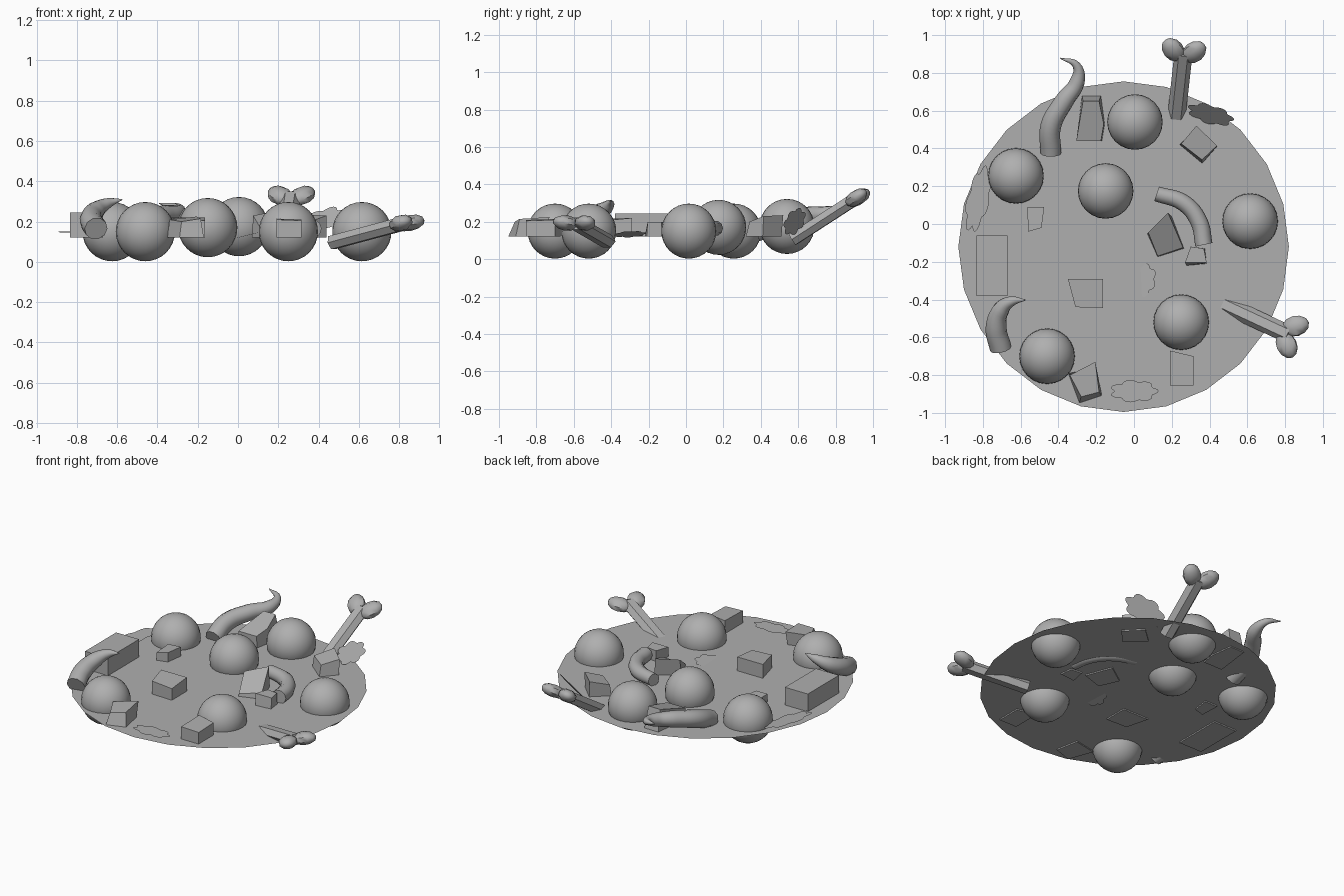
import bpy, bmesh, math
from mathutils import Vector, Matrix

if "Cube" in bpy.data.objects:
    bpy.data.objects.remove(bpy.data.objects["Cube"])

Z = 0.13  # level of the broth surface
grey = bpy.data.materials.new("mid_grey")
grey.diffuse_color = (0.43, 0.43, 0.43, 1)
grey.use_nodes = True
grey.node_tree.nodes["Principled BSDF"].inputs["Base Color"].default_value = grey.diffuse_color


def finish(name, bm, smooth=False):
    bmesh.ops.recalc_face_normals(bm, faces=bm.faces)
    me = bpy.data.meshes.new(name)
    bm.to_mesh(me)
    bm.free()
    me.materials.append(grey)
    ob = bpy.data.objects.new(name, me)
    bpy.context.collection.objects.link(ob)
    if smooth:
        for p in me.polygons:
            p.use_smooth = True
    return ob


def smooth_by_angle(ob, degrees):
    bpy.ops.object.select_all(action='DESELECT')
    ob.select_set(True)
    bpy.context.view_layer.objects.active = ob
    if ob.type == 'CURVE':
        bpy.ops.object.convert(target='MESH')
    bpy.ops.object.shade_smooth_by_angle(angle=math.radians(degrees))


# Broth surface
bm = bmesh.new()
bmesh.ops.create_circle(bm, cap_ends=True, segments=24, radius=0.875,
                        matrix=Matrix.Translation((-0.055, -0.12, Z)))
disc = finish("broth_surface", bm)
if disc.data.polygons[0].normal.z < 0:
    disc.data.flip_normals()

# Meatballs
for i, p in enumerate([(0.005, 0.54, 0.175), (-0.625, 0.255, 0.15), (-0.15, 0.175, 0.17),
                       (0.615, 0.015, 0.15), (0.25, -0.52, 0.15), (-0.46, -0.70, 0.15)]):
    bm = bmesh.new()
    bmesh.ops.create_uvsphere(bm, u_segments=24, v_segments=16, radius=0.147,
                              matrix=Matrix.Translation(p))
    finish(f"meatball_{i + 1}", bm, True)


# Bones: hexagonal shaft with two splayed, flattened knobs
def bone(name, start, end, side):
    a, b = Vector(start), Vector(end)
    d = (b - a).normalized()
    s = Vector(side)
    s = (s - d * s.dot(d)).normalized()
    frame = Matrix((s, s.cross(d), d)).transposed().to_4x4()
    bm = bmesh.new()
    bmesh.ops.create_cone(bm, cap_ends=True, segments=6, radius1=0.048, radius2=0.048,
                          depth=(b - a).length,
                          matrix=Matrix.Translation((a + b) / 2) @ frame
                          @ Matrix.Diagonal((1, 0.8, 1, 1)) @ Matrix.Rotation(math.pi / 6, 4, 'Z'))
    for k in (-1, 1):
        bmesh.ops.create_uvsphere(bm, u_segments=8, v_segments=6, radius=0.06,
                                  matrix=Matrix.Translation(b + s * 0.055 * k + d * 0.013) @ frame
                                  @ Matrix.Rotation(k * 0.7, 4, 'Y') @ Matrix.Diagonal((0.95, 0.68, 1.25, 1))
                                  @ Matrix.Rotation(math.pi / 8, 4, 'Z'))
    smooth_by_angle(finish(name, bm), 50)


bone("bone_back", (0.225, 0.57, 0.105), (0.262, 0.905, 0.322), (1, -0.1, 0))
bone("bone_right", (0.465, -0.42, 0.095), (0.82, -0.585, 0.19), (0.42, 0.9, 0))


# Horn-like curved tubes
def tube(name, pts):
    cu = bpy.data.curves.new(name, 'CURVE')
    cu.dimensions = '3D'
    cu.bevel_depth = 1.0
    cu.bevel_resolution = 3
    cu.resolution_u = 6
    cu.use_fill_caps = True
    cu.materials.append(grey)
    sp = cu.splines.new('BEZIER')
    sp.bezier_points.add(len(pts) - 1)
    for bp, (x, y, z, r) in zip(sp.bezier_points, pts):
        bp.co = (x, y, z)
        bp.radius = r
        bp.handle_left_type = bp.handle_right_type = 'AUTO'
    ob = bpy.data.objects.new(name, cu)
    bpy.context.collection.objects.link(ob)
    smooth_by_angle(ob, 40)


tube("tentacle_back", [(-0.44, 0.375, 0.145, 0.055), (-0.44, 0.52, 0.20, 0.055),
                       (-0.37, 0.65, 0.23, 0.051), (-0.30, 0.755, 0.245, 0.04),
                       (-0.305, 0.84, 0.27, 0.022), (-0.39, 0.878, 0.29, 0.003)])
tube("tentacle_left", [(-0.705, -0.66, 0.165, 0.058), (-0.73, -0.55, 0.21, 0.056),
                       (-0.705, -0.455, 0.255, 0.046), (-0.65, -0.41, 0.29, 0.028),
                       (-0.575, -0.402, 0.31, 0.003)])
tube("tentacle_middle", [(0.37, -0.11, 0.165, 0.046), (0.345, 0.01, 0.165, 0.046),
                         (0.265, 0.11, 0.165, 0.045), (0.12, 0.16, 0.165, 0.04)])


# Cut chunks: a footprint below the surface and a top outline with heights
def chunk(name, base, top, heights):
    bm = bmesh.new()
    lo = [bm.verts.new((x, y, Z - 0.008)) for x, y in base]
    hi = [bm.verts.new((x, y, z)) for (x, y), z in zip(top, heights)]
    n = len(base)
    bm.faces.new(lo[::-1])
    bm.faces.new(hi)
    for i in range(n):
        j = (i + 1) % n
        bm.faces.new((lo[i], lo[j], hi[j], hi[i]))
    finish(name, bm)


box = [(-0.835, -0.38), (-0.67, -0.38), (-0.67, -0.06), (-0.835, -0.06)]
chunk("chunk_left", box, box, [0.245] * 4)
q = [(-0.56, -0.04), (-0.49, -0.02), (-0.475, 0.09), (-0.565, 0.09)]
chunk("chunk_small", q, q, [0.18, 0.19, 0.19, 0.185])
q = [(-0.31, -0.44), (-0.165, -0.445), (-0.165, -0.29), (-0.35, -0.29)]
chunk("chunk_centre", q, q, [0.215, 0.205, 0.22, 0.22])
q = [(0.19, -0.855), (0.315, -0.855), (0.315, -0.70), (0.19, -0.67)]
chunk("chunk_front", q, q, [0.21, 0.205, 0.21, 0.215])
chunk("chunk_middle", [(0.125, -0.175), (0.265, -0.13), (0.20, 0.04), (0.07, -0.05)],
      [(0.125, -0.17), (0.26, -0.125), (0.18, 0.06), (0.075, -0.045)],
      [0.145, 0.17, 0.25, 0.23])
chunk("chunk_by_tentacle", [(0.28, -0.22), (0.385, -0.21), (0.375, -0.13), (0.30, -0.12)],
      [(0.27, -0.205), (0.385, -0.205), (0.37, -0.13), (0.30, -0.12)], [0.20] * 4)
chunk("chunk_front_left", [(-0.29, -0.95), (-0.17, -0.91), (-0.20, -0.76), (-0.35, -0.79)],
      [(-0.28, -0.915), (-0.185, -0.89), (-0.205, -0.73), (-0.34, -0.80)],
      [0.20, 0.215, 0.225, 0.21])
chunk("chunk_back_left", [(-0.305, 0.44), (-0.17, 0.44), (-0.155, 0.53), (-0.175, 0.68), (-0.275, 0.68)],
      [(-0.305, 0.44), (-0.175, 0.44), (-0.16, 0.53), (-0.185, 0.65), (-0.27, 0.65)],
      [0.205, 0.205, 0.225, 0.265, 0.265])
chunk("chunk_back_right", [(0.24, 0.42), (0.36, 0.32), (0.44, 0.41), (0.34, 0.51)],
      [(0.25, 0.425), (0.36, 0.34), (0.44, 0.415), (0.33, 0.52)],
      [0.20, 0.20, 0.23, 0.235])


# Herb leaves: flat outline with rounded lobes, spanned by a length and a width vector
def leaf(name, centre, length, width):
    c, u, w = Vector(centre), Vector(length), Vector(width)
    bm = bmesh.new()
    ring = []
    for i in range(48):
        t = math.tau * i / 48
        r = 0.78 + 0.22 * abs(math.cos(3.5 * t))
        ring.append(bm.verts.new(c + u * r * math.cos(t) + w * r * math.sin(t)))
    bm.faces.new(ring)
    ob = finish(name, bm)
    if ob.data.polygons[0].normal.z < 0:
        ob.data.flip_normals()
    return ob


leaf("leaf_back", (0.405, 0.58, 0.20), (0.125, -0.025, 0.05), (-0.01, 0.055, 0.055)).data.flip_normals()
leaf("leaf_left", (-0.825, 0.13, 0.148), (0.04, 0.18, 0.002), (-0.06, 0.01, 0.002))
leaf("leaf_front", (0.0, -0.885, 0.14), (0.13, 0.0, 0.0), (0, 0.06, 0.0))
leaf("leaf_middle", (0.05, -0.30, 0.133), (0.02, 0.09, 0.006), (-0.065, 0.01, -0.016))
